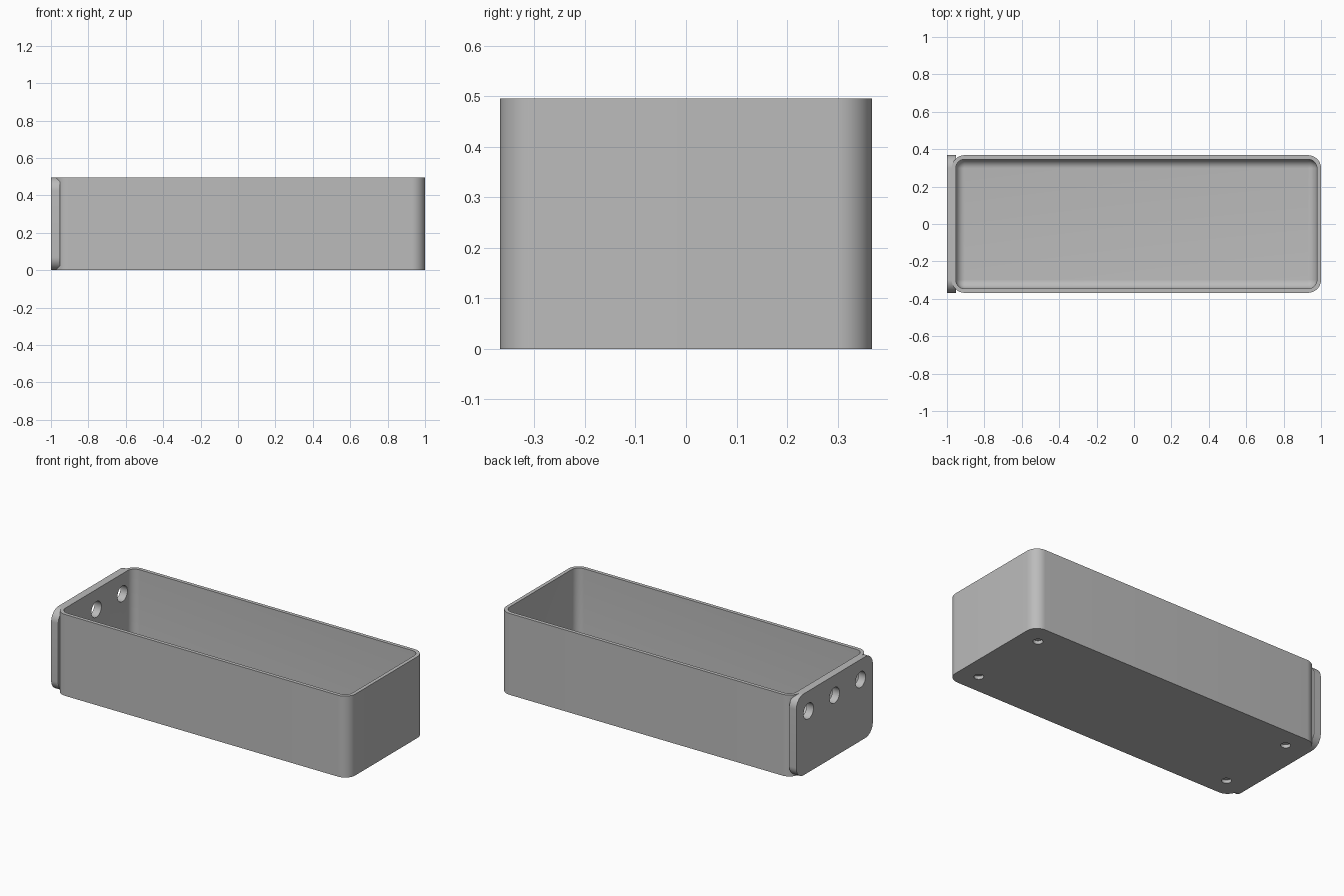
import bpy
import bmesh
from math import cos, sin, pi, radians
from mathutils import Matrix, Vector

old = bpy.data.objects.get("Cube")
if old:
    bpy.data.objects.remove(old, do_unlink=True)

grey = bpy.data.materials.new("grey plastic")
grey.use_nodes = True
grey.diffuse_color = (0.5, 0.5, 0.5, 1)
grey.node_tree.nodes["Principled BSDF"].inputs["Base Color"].default_value = (0.5, 0.5, 0.5, 1)

HEIGHT, HALF_Y, WALL, FLOOR = 0.495, 0.368, 0.022, 0.035
LEFT, RIGHT = -0.975, 1.0
RADIUS, FILLET = 0.07, 0.05


def make_object(name, bm):
    bmesh.ops.recalc_face_normals(bm, faces=bm.faces)
    mesh = bpy.data.meshes.new(name)
    bm.to_mesh(mesh)
    bm.free()
    mesh.materials.append(grey)
    obj = bpy.data.objects.new(name, mesh)
    bpy.context.collection.objects.link(obj)
    return obj


def rounded_loop(x0, x1, y0, y1, r, steps=12):
    """Outline of a rectangle with round corners."""
    corners = [(x1 - r, y1 - r), (x0 + r, y1 - r), (x0 + r, y0 + r), (x1 - r, y0 + r)]
    return [(cx + r * cos((q + i / steps) * pi / 2), cy + r * sin((q + i / steps) * pi / 2))
            for q, (cx, cy) in enumerate(corners) for i in range(steps + 1)]


def loft(name, sections, place):
    """Skin a stack of (outline, level) sections and cap both ends."""
    bm = bmesh.new()
    rings = [[bm.verts.new(place(u, v, level)) for u, v in outline] for outline, level in sections]
    for a, b in zip(rings, rings[1:]):
        for i in range(len(a)):
            j = (i + 1) % len(a)
            bm.faces.new((a[i], a[j], b[j], b[i]))
    bm.faces.new(rings[0])
    bm.faces.new(rings[-1])
    return make_object(name, bm)


def upright(u, v, level):
    return Vector((u, v, level))


def sideways(u, v, level):
    return Vector((level, u, v))


def boolean(target, tool, operation):
    mod = target.modifiers.new(tool.name, "BOOLEAN")
    mod.operation, mod.object, mod.solver = operation, tool, "EXACT"
    bpy.context.view_layer.objects.active = target
    bpy.ops.object.modifier_apply(modifier=mod.name)
    bpy.data.objects.remove(tool, do_unlink=True)


def drill(target, centre, radius, depth, axis):
    bm = bmesh.new()
    turn = Matrix.Rotation(pi / 2, 4, "Y") if axis == "X" else Matrix()
    bmesh.ops.create_cone(bm, cap_ends=True, segments=32, radius1=radius, radius2=radius,
                          depth=depth, matrix=Matrix.Translation(centre) @ turn)
    boolean(target, make_object("drill", bm), "DIFFERENCE")


# Outer body and the mounting plate on its end
outline = rounded_loop(LEFT, RIGHT, -HALF_Y, HALF_Y, RADIUS)
tray = loft("tray", [(outline, 0), (outline, HEIGHT)], upright)
plate_outline = rounded_loop(-HALF_Y, HALF_Y, 0, HEIGHT, RADIUS)
plate = loft("mounting_plate", [(plate_outline, -1), (plate_outline, LEFT + WALL)], sideways)
boolean(tray, plate, "UNION")

# Cavity with a filleted floor
sections = []
for i in range(9):
    a = i / 8 * pi / 2
    inset = WALL + (FILLET - 0.002) * (1 - sin(a))
    sections.append((rounded_loop(LEFT + inset, RIGHT - inset, -HALF_Y + inset, HALF_Y - inset,
                                  RADIUS - inset), FLOOR + FILLET * (1 - cos(a))))
sections.append((sections[-1][0], HEIGHT + 0.1))
boolean(tray, loft("cavity", sections, upright), "DIFFERENCE")

# Three screw holes through the plate, four blind pockets underneath
for y in (-0.25, 0, 0.25):
    drill(tray, (-0.97, y, 0.373), 0.048, 0.2, "X")
for x in (LEFT + 0.12, RIGHT - 0.12):
    for y in (-0.247, 0.247):
        drill(tray, (x, y, 0), 0.027, 0.04, "Z")

bpy.ops.object.select_all(action="DESELECT")
tray.select_set(True)
bpy.context.view_layer.objects.active = tray
bpy.ops.object.shade_smooth_by_angle(angle=radians(30))
